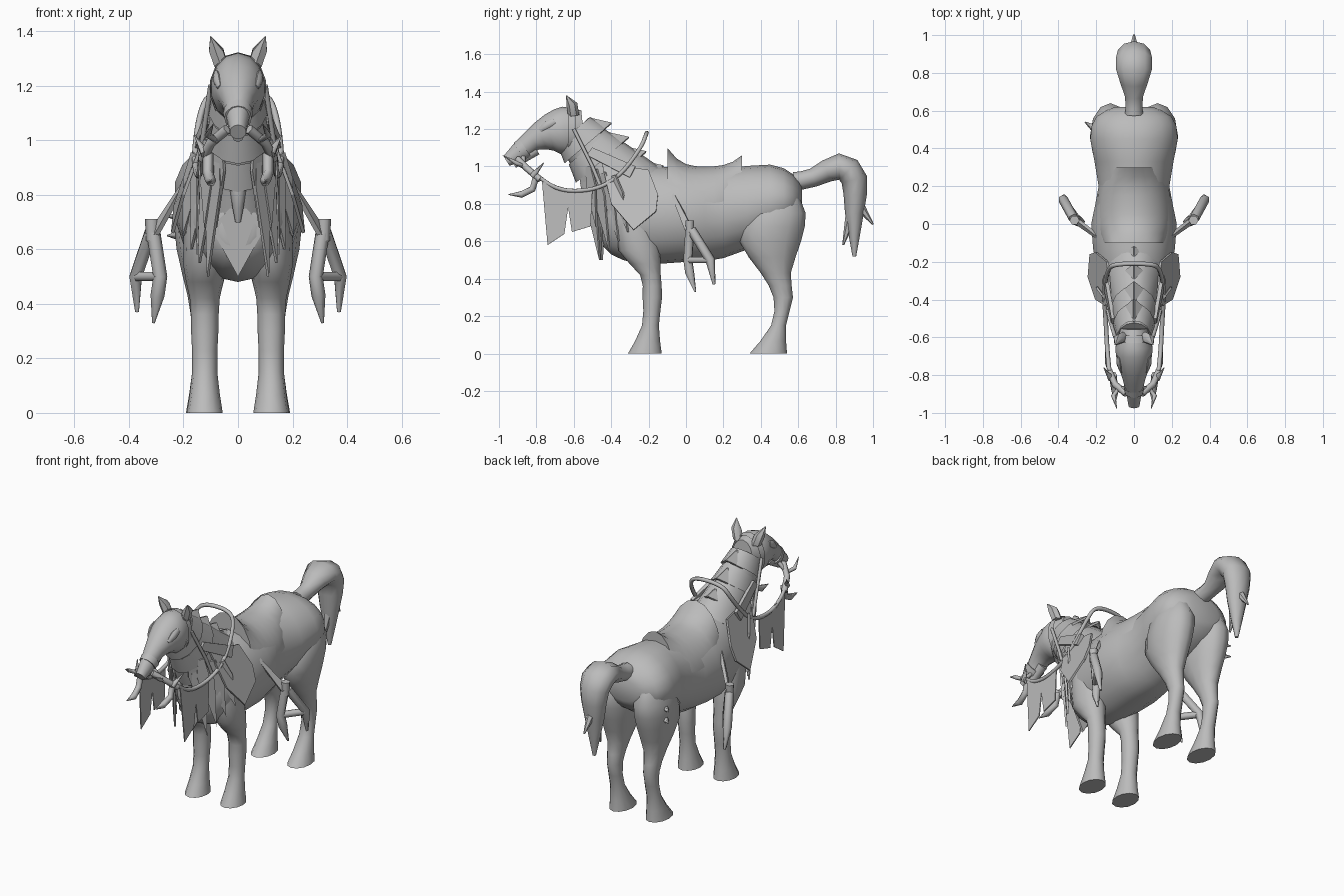
import bpy
import bmesh
import math
from mathutils import Vector

cube = bpy.data.objects.get("Cube")
if cube:
    bpy.data.objects.remove(cube, do_unlink=True)

grey = bpy.data.materials.new("plain grey")
grey.use_nodes = True
tone = (.5, .5, .5, 1)
grey.diffuse_color = tone
grey.node_tree.nodes["Principled BSDF"].inputs["Base Color"].default_value = tone

UPRIGHT = Vector((0, 0, 1))
LEVEL = Vector((0, 1, 0))
smooth_parts = []


def finish(name, data, mirrored):
    part = bpy.data.objects.new(name, data)
    bpy.context.collection.objects.link(part)
    data.materials.append(grey)
    if mirrored:
        part.modifiers.new("both_sides", "MIRROR")
    return part


def blend(rings, steps):
    """Round off the run of control rings with in-between rings."""
    rings = [Vector(ring) for ring in rings]
    result = []
    for i in range(len(rings) - 1):
        here, after = rings[i], rings[i + 1]
        before = rings[max(i - 1, 0)]
        beyond = rings[min(i + 2, len(rings) - 1)]
        leave, arrive = (after - before) / 2, (beyond - here) / 2
        for step in range(steps):
            t = step / steps
            ease = t * t * (3 - 2 * t)
            result.append(here.lerp(after, ease) + leave * t * (1 - t) ** 2
                          - arrive * t * t * (1 - t))
    result.append(rings[-1])
    return result


def loft(name, rings, sides=14, mirrored=False, capped=True, arm=None, steps=2, x_from=0, x_to=None):
    """Skin over ovals (y, z, half depth, half width) set square to their path or along arm."""
    rings = blend(rings, steps)
    x_to = x_from if x_to is None else x_to
    last = len(rings) - 1
    bm = bmesh.new()
    loops = []
    for i, (y, z, depth, width) in enumerate(rings):
        travel = rings[min(i + 1, last)] - rings[max(i - 1, 0)]
        reach = arm or Vector((0, -travel.y, travel.x)).normalized()
        centre = Vector((x_from + (x_to - x_from) * i / last, y, z))
        loop = []
        for k in range(sides):
            angle = math.tau * k / sides
            offset = reach * depth * math.cos(angle)
            offset.x = width * math.sin(angle)
            loop.append(bm.verts.new(centre + offset))
        loops.append(loop)
    for lower, upper in zip(loops, loops[1:]):
        for k in range(sides):
            n = (k + 1) % sides
            bm.faces.new((lower[k], lower[n], upper[n], upper[k]))
    if capped:
        bm.faces.new(loops[0])
        bm.faces.new(loops[-1])
    bmesh.ops.recalc_face_normals(bm, faces=bm.faces)
    mesh = bpy.data.meshes.new(name)
    bm.to_mesh(mesh)
    bm.free()
    smooth_parts.append(finish(name, mesh, mirrored))


def plate(name, points, thickness=.012, mirrored=True):
    """Thin sheet with the given outline."""
    mesh = bpy.data.meshes.new(name)
    mesh.from_pydata(points, [], [list(range(len(points)))])
    part = finish(name, mesh, False)
    solid = part.modifiers.new("thickness", "SOLIDIFY")
    solid.thickness = thickness
    solid.offset = 0
    if mirrored:
        part.modifiers.new("both_sides", "MIRROR")


def blade(name, base, tip, width):
    """Pointed strip, widest a third of the way along."""
    base, tip = Vector(base), Vector(tip)
    across = (tip - base).cross(Vector((1, -1, 0))).normalized() * width / 2
    belly = base.lerp(tip, 1 / 3)
    plate(name, [base - across / 2, belly - across, tip, belly + across, base + across / 2])


def tube(name, points, radius, tip=1, mirrored=True, kind="POLY"):
    """Round rod along a path, its end scaled by tip."""
    curve = bpy.data.curves.new(name, "CURVE")
    curve.dimensions = "3D"
    curve.bevel_depth = radius
    curve.bevel_resolution = 1
    curve.use_fill_caps = True
    spline = curve.splines.new(kind)
    spline.points.add(len(points) - 1)
    for knot, place in zip(spline.points, points):
        knot.co = (*place, 1)
    spline.points[-1].radius = tip
    spline.use_endpoint_u = True
    spline.order_u = 3
    spline.resolution_u = 5
    finish(name, curve, mirrored)


# Trunk, neck and head
loft("trunk", [(-.46, .7, .1, .06), (-.4, .73, .2, .16), (-.25, .74, .26, .2), (0, .74, .25, .23),
               (.2, .75, .24, .19), (.45, .81, .2, .235), (.57, .82, .14, .2), (.62, .82, .07, .1)],
     sides=18, arm=UPRIGHT)
loft("neck", [(-.6, 1.18, .11, .09), (-.46, 1.04, .15, .11), (-.3, .86, .21, .16)])
loft("head", [(-.55, 1.2, .1, .07), (-.65, 1.19, .13, .1), (-.73, 1.18, .1, .09),
              (-.82, 1.14, .06, .06), (-.9, 1.07, .05, .04), (-.96, 1.03, .03, .03)])
loft("lower_jaw", [(-.8, 1.09, .03, .03), (-.92, 1.01, .02, .02)], sides=8)
loft("brow", [(-.7, 1.24, .02, .01), (-.74, 1.22, .025, .02), (-.78, 1.19, .015, .01)],
     sides=8, mirrored=True, x_from=.08, x_to=.065)
loft("ear", [(-.6, 1.27, .03, .03), (-.61, 1.33, .03, .03), (-.64, 1.38, .002, .002)],
     sides=6, mirrored=True, steps=1, x_from=.06, x_to=.1)

# Legs, from the hoof upwards
loft("front_leg", [(-.22, 0, .09, .066), (-.19, .15, .045, .046), (-.18, .3, .052, .05),
                   (-.19, .42, .055, .055), (-.25, .55, .11, .08), (-.28, .75, .1, .07)],
     sides=12, mirrored=True, arm=LEVEL, x_from=.122)
loft("hind_leg", [(.44, 0, .1, .066), (.495, .15, .04, .043), (.52, .3, .052, .043),
                  (.48, .43, .08, .06), (.45, .6, .165, .1), (.48, .75, .16, .105), (.5, .88, .08, .05)],
     sides=12, mirrored=True, arm=LEVEL, x_from=.125)

# Tail with ragged tips
loft("tail", [(.58, .92, .05, .05), (.68, .94, .05, .05), (.82, 1, .07, .1), (.9, .93, .07, .09),
              (.9, .75, .05, .06), (.9, .52, .01, .01)], sides=10)
loft("tail_rear_tip", [(.92, .8, .03, .03), (1, .69, .005, .005)], sides=6)
loft("tail_front_tip", [(.88, .72, .03, .03), (.84, .58, .005, .005)], sides=6)

# Saddle hugging the back, rising into a pommel and a cantle
saddle = []
for step in range(9):
    across = step / 4 - 1
    rise = abs(across) ** 3
    top = 1 + rise * (.1 if across < 0 else .06)
    saddle.append((.1 + across / 5, (top + .55) / 2, (top - .55) / 2, .2 - rise / 20 - across / 50))
loft("saddle", saddle, sides=18, arm=UPRIGHT, steps=1)

# Flared bands that overlap down the neck, each with a crest
neck_top, neck_base = Vector((-.6, 1.19)), Vector((-.37, .92))
down_neck = (neck_base - neck_top).normalized()
out_of_neck = Vector((-down_neck.y, down_neck.x))
for k in range(4):
    t = k / 3
    start = neck_top.lerp(neck_base, t)
    end = start + down_neck * .1
    depth, width = .125 + t / 16, .1 + t / 25
    loft("neck_band", [(*start, depth - .01, width - .01), (*end, depth + .025, width + .01)],
         capped=False)
    root = start + out_of_neck * (depth - .02)
    spike = end + out_of_neck * (depth + .055)
    low = end + out_of_neck * depth * .8
    plate("neck_crest", [(0, *root), (0, *spike), (width * .7, *low)])

# Shoulder guard, chest covering and hanging strips
plate("shoulder_guard", [(.12, -.45, 1.02), (.14, -.2, .98), (.2, -.15, .85), (.23, -.16, .76),
                         (.24, -.28, .66), (.2, -.4, .8)])
plate("cross_strap", [(.11, -.53, 1.06), (.11, -.5, 1.1), (.15, -.27, 1), (.16, -.3, .94)], .02)
for k in range(4):
    along = k / 20
    blade("hanging_strip", (.08 + along * .5, -.54 + along, 1 - along / 3),
          (.11 + along * .6, -.46 + along, .5 + along), .08)
for k in range(2):
    along = k / 25
    blade("collar_strip", (.07 + along, -.56 + along, 1), (.08 + along, -.48, .68), .07)
plate("chest_point", [(0, -.48, .78), (.1, -.44, .68), (0, -.45, .5), (-.1, -.44, .68)],
      mirrored=False)
loft("chest_tassel", [(-.5, .9, .02, .02), (-.5, .82, .03, .03), (-.48, .7, .01, .01)], sides=8)

# Bridle: bands, hooked bit, cheek cords and reins
loft("noseband", [(-.86, 1.1, .06, .055), (-.89, 1.08, .055, .05)], sides=12, steps=1)
loft("headband", [(-.63, 1.19, .132, .105), (-.59, 1.19, .125, .1)], capped=False, steps=1)
tube("bit_upper_hook", [(.03, -.87, 1.05), (.08, -.87, 1), (.11, -.91, 1.02), (.09, -.98, 1.06)],
     .013, tip=.1)
tube("bit_bar", [(.04, -.9, 1.04), (.1, -.85, .99), (.13, -.78, .93)], .018)
tube("bit_lower_hook", [(.11, -.8, .95), (.11, -.82, .88), (.1, -.88, .85), (.1, -.95, .85)],
     .02, tip=.1)
tube("bit_rear_hook", [(.12, -.82, .95), (.16, -.76, 1.02)], .018, tip=.1)
tube("cheek_cord", [(.1, -.6, 1.2), (.13, -.5, 1), (.14, -.46, .9)], .01)
tube("rein", [(.13, -.78, .94), (.14, -.7, .87), (.15, -.5, .87), (.16, -.36, .94),
              (.14, -.24, 1.1), (.1, -.21, 1.18), (0, -.21, 1.18)], .012, kind="NURBS")

# Torn cloth hanging from the reins
plate("rein_cloth", [(.14, -.77, .92), (.14, -.63, .88), (.15, -.5, .88), (.15, -.51, .68),
                     (.15, -.61, .65), (.15, -.63, .78), (.15, -.65, .64), (.15, -.74, .58)], .006)

# Stirrups
plate("stirrup_strap", [(.17, -.09, .88), (.18, -.07, .87), (.32, .04, .66), (.3, 0, .65)], .018)
tube("stirrup_knot", [(.315, .02, .63), (.315, .02, .71)], .022, tip=1.2)
tube("stirrup_inner_prong", [(.31, .02, .66), (.285, .01, .5), (.295, .02, .43), (.31, .05, .33)],
     .026, tip=.2)
tube("stirrup_outer_prong", [(.32, .03, .66), (.375, .13, .5), (.37, .15, .37)], .026, tip=.3)
tube("stirrup_tread", [(.29, .01, .5), (.37, .12, .5)], .02)

# Small barbs on one hip
for z in (.65, .72):
    tube("hip_barb", [(-.2, .5, z), (-.26, .54, z)], .025, tip=.1, mirrored=False)

# Soft shading with sharp creases kept
bpy.ops.object.select_all(action="DESELECT")
for part in smooth_parts:
    part.select_set(True)
bpy.context.view_layer.objects.active = smooth_parts[0]
bpy.ops.object.shade_smooth_by_angle(angle=math.radians(50))
